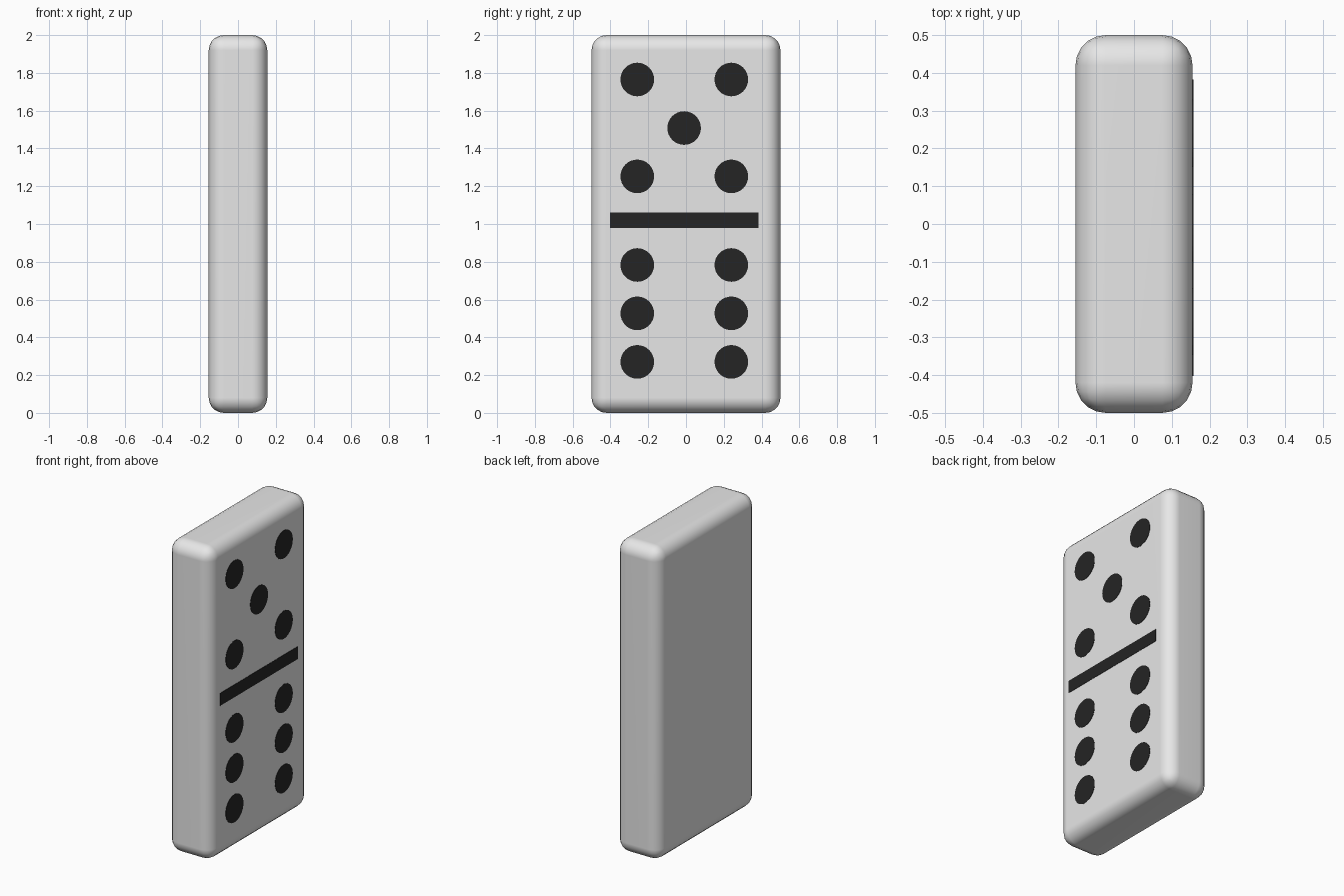
import bpy, math

if "Cube" in bpy.data.objects:
    bpy.data.objects.remove(bpy.data.objects["Cube"])


def material(name, rgb):
    m = bpy.data.materials.new(name)
    m.diffuse_color = (*rgb, 1)
    m.use_nodes = True
    m.node_tree.nodes["Principled BSDF"].inputs["Base Color"].default_value = m.diffuse_color
    return m


ivory = material("off_white", (0.8, 0.8, 0.8))
black = material("black", (0.018, 0.018, 0.018))

HALF_T = 0.155    # half thickness of the tile
PLATE = 0.004     # thickness of the painted marks


def add_box(name, loc, size, mat):
    bpy.ops.mesh.primitive_cube_add(size=1, location=loc)
    o = bpy.context.object
    o.name = name
    o.scale = size
    bpy.ops.object.transform_apply(location=False, rotation=False, scale=True)
    o.data.materials.append(mat)
    return o


# Rounded tile body
body = add_box("tile_body", (0, 0, 1), (2 * HALF_T, 1, 2), ivory)
bevel = body.modifiers.new("rounded_edges", 'BEVEL')
bevel.width = 0.08
bevel.segments = 5
bpy.ops.object.modifier_apply(modifier=bevel.name)
bpy.ops.object.shade_smooth_by_angle(angle=math.radians(40))
weighted = body.modifiers.new("flat_face_normals", 'WEIGHTED_NORMAL')
weighted.keep_sharp = True

# Dividing bar on the +x face
add_box("divider_bar", (HALF_T, -0.01, 1.02), (PLATE, 0.785, 0.08), black)

# Pips: five on the upper half, six on the lower half
pips = [(-0.01, 1.508)]
pips += [(y, z) for y in (-0.258, 0.24) for z in (1.765, 1.252, 0.783, 0.527, 0.27)]
for i, (y, z) in enumerate(pips):
    bpy.ops.mesh.primitive_cylinder_add(vertices=32, radius=0.089, depth=PLATE,
                                        location=(HALF_T, y, z),
                                        rotation=(0, math.pi / 2, 0))
    pip = bpy.context.object
    pip.name = f"pip_{i + 1}"
    pip.data.materials.append(black)
